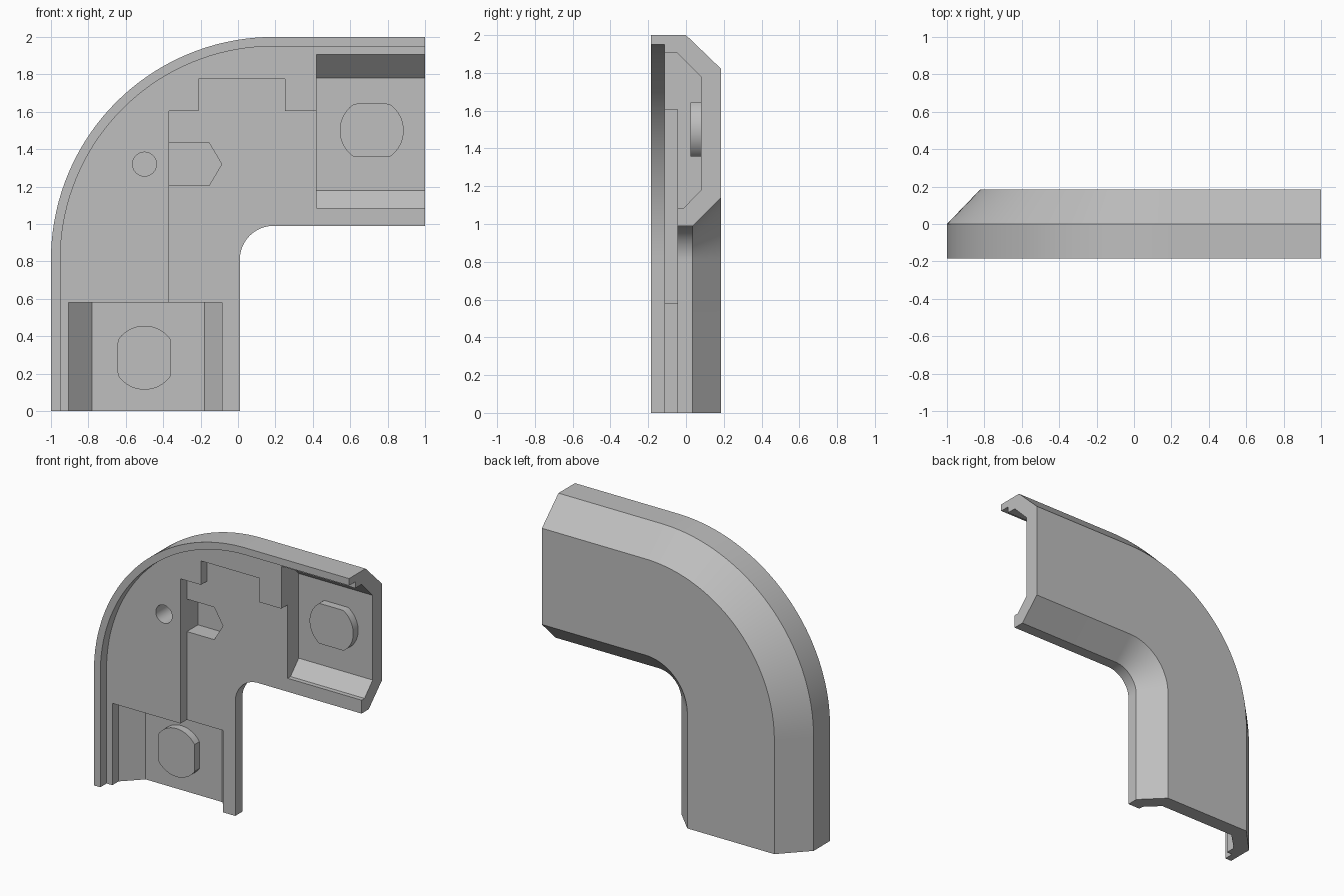
import bpy, bmesh
from math import sin, cos, pi, radians

if "Cube" in bpy.data.objects:
    bpy.data.objects.remove(bpy.data.objects["Cube"], do_unlink=True)

grey = bpy.data.materials.new("light_grey")
grey.use_nodes = True
grey.diffuse_color = (0.52, 0.52, 0.52, 1)
grey.node_tree.nodes["Principled BSDF"].inputs["Base Color"].default_value = grey.diffuse_color


def loft(name, rings):
    """Closed solid through matching rings of 3D points."""
    bm = bmesh.new()
    rows = [[bm.verts.new(p) for p in ring] for ring in rings]
    n = len(rows[0])
    for a, b in zip(rows, rows[1:]):
        for i in range(n):
            j = (i + 1) % n
            bm.faces.new((a[i], a[j], b[j], b[i]))
    bm.faces.new(rows[0])
    bm.faces.new(rows[-1])
    bmesh.ops.recalc_face_normals(bm, faces=bm.faces)
    mesh = bpy.data.meshes.new(name)
    bm.to_mesh(mesh)
    bm.free()
    mesh.materials.append(grey)
    obj = bpy.data.objects.new(name, mesh)
    bpy.context.collection.objects.link(obj)
    return obj


def plate(name, outline, y0, y1):
    """Extrude an (x, z) outline through the depth."""
    return loft(name, [[(x, y, z) for x, z in outline] for y in (y0, y1)])


def flip(x, z):
    """Mirror across the elbow's diagonal: one arm onto the other."""
    return 1 - z, 1 - x


def circle(cx, cz, r, n=48):
    return [(cx + r * cos(2 * pi * i / n), cz + r * sin(2 * pi * i / n)) for i in range(n)]


def activate(obj):
    bpy.ops.object.select_all(action='DESELECT')
    obj.select_set(True)
    bpy.context.view_layer.objects.active = obj


def cut(target, cutter):
    mod = target.modifiers.new("cut", 'BOOLEAN')
    mod.operation, mod.solver, mod.object = 'DIFFERENCE', 'EXACT', cutter
    activate(target)
    bpy.ops.object.modifier_apply(modifier=mod.name)
    bpy.data.objects.remove(cutter, do_unlink=True)


# Elbow body: (radius, depth) section swept along arm, bend, arm
CX, CZ = 0.19, 0.81
section = [(1.14, -0.185), (1.19, -0.185), (1.19, 0), (1.012, 0.185),
           (0.33, 0.185), (0.18, 0.035), (0.18, -0.115), (1.14, -0.115)]
STEPS = 36
stations = [(CX, 0, 0)]
stations += [(CX, CZ, pi / 2 * i / STEPS) for i in range(STEPS + 1)]
stations += [(1, CZ, pi / 2)]
body = loft("elbow_cover", [[(x - r * cos(a), y, z + r * sin(a)) for r, y in section]
                            for x, z, a in stations])

# Stepped recess on the inner side of the bend
cut(body, plate("recess_cutter", [
    (-0.37, -0.1), (-0.37, 1.605), (-0.21, 1.605), (-0.21, 1.775),
    (0.25, 1.775), (0.25, 1.605), (1.1, 1.605), (1.1, -0.1)], -0.3, -0.045))

# Deep chamfered socket at each arm's end
socket = [(1.905, -0.3), (1.905, -0.045), (1.78, 0.08),
          (1.18, 0.08), (1.085, -0.012), (1.085, -0.3)]
side_rings = [[(x, y, z) for z, y in socket] for x in (0.42, 1.1)]
lower_rings = [[(flip(x, z)[0], y, flip(x, z)[1]) for x, y, z in ring] for ring in side_rings]
cut(body, loft("side_socket_cutter", side_rings))
cut(body, loft("lower_socket_cutter", lower_rings))

# Arrow pocket and round hole
cut(body, plate("arrow_cutter", [
    (-0.369, 1.205), (-0.155, 1.205), (-0.087, 1.32), (-0.155, 1.435), (-0.369, 1.435)],
    -0.06, 0.08))
cut(body, plate("hole_cutter", circle(-0.5, 1.32, 0.064), -0.15, 0.08))

# Flat-sided round studs on the socket floors
stud = [(x, min(max(z, 1.358), 1.643)) for x, z in circle(0.715, 1.5, 0.171, 64)]
side_stud = plate("side_stud", stud, 0.025, 0.1)
lower_stud = plate("lower_stud", [flip(x, z) for x, z in stud], 0.025, 0.1)

for obj in (body, side_stud, lower_stud):
    activate(obj)
    bpy.ops.object.shade_smooth_by_angle(angle=radians(25))
